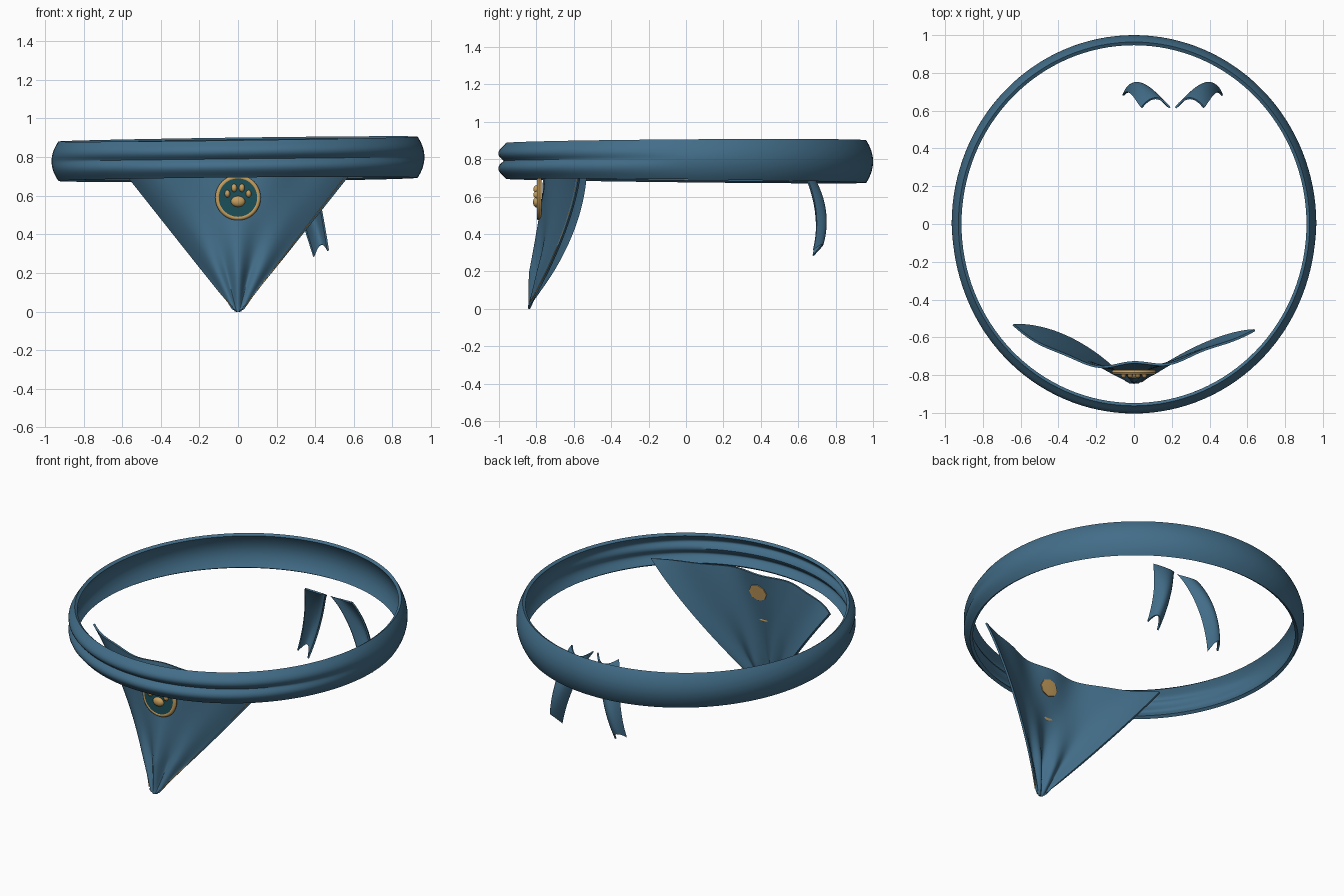
import bpy, bmesh, math
from mathutils import Matrix, Vector

cube = bpy.data.objects.get("Cube")
if cube:
    bpy.data.objects.remove(cube, do_unlink=True)


def material(name, rgb):
    mat = bpy.data.materials.new(name)
    mat.use_nodes = True
    mat.diffuse_color = (*rgb, 1)
    mat.node_tree.nodes["Principled BSDF"].inputs["Base Color"].default_value = (*rgb, 1)
    return mat


BLUE = material("blue cloth", (0.055, 0.155, 0.25))
GOLD = material("gold", (0.56, 0.34, 0.11))
TEAL = material("dark teal", (0.012, 0.08, 0.1))


def finish(name, bm, mat, thickness=0):
    """Turn a bmesh into a smooth shaded object, with optional sheet thickness."""
    bmesh.ops.recalc_face_normals(bm, faces=bm.faces)
    mesh = bpy.data.meshes.new(name)
    bm.to_mesh(mesh)
    bm.free()
    obj = bpy.data.objects.new(name, mesh)
    bpy.context.collection.objects.link(obj)
    mesh.materials.append(mat)
    bpy.ops.object.select_all(action="DESELECT")
    obj.select_set(True)
    bpy.context.view_layer.objects.active = obj
    if thickness:
        mod = obj.modifiers.new("thickness", "SOLIDIFY")
        mod.thickness = thickness
        mod.offset = 0
        bpy.ops.object.modifier_apply(modifier=mod.name)
    bpy.ops.object.shade_smooth_by_angle(angle=math.radians(40))
    return obj


def sheet(name, point, nu, nv, mat, thickness, closed=False):
    """Grid surface from point(u, v), with u and v running 0..1."""
    bm = bmesh.new()
    cols = nu if closed else nu + 1
    grid = [[bm.verts.new(point(i / nu, j / nv)) for i in range(cols)] for j in range(nv + 1)]
    for low, high in zip(grid, grid[1:]):
        for i in range(nu):
            k = (i + 1) % cols
            bm.faces.new((low[i], low[k], high[k], high[i]))
    return finish(name, bm, mat, thickness)


def ellipsoid(name, centre, radii, mat):
    bm = bmesh.new()
    bmesh.ops.create_uvsphere(bm, u_segments=20, v_segments=12, radius=1,
                              matrix=Matrix.LocRotScale(Vector(centre), None, Vector(radii)))
    return finish(name, bm, mat)


# Neck band: a bulging strip, folded into two rolls at the front
def band_point(u, v):
    a = u * math.tau
    w = 2 * v - 1
    front = max(0, -math.sin(a))
    r = 0.955 + 0.035 * (1 - w * w)
    r += front * (0.012 * math.sin(math.pi * w) ** 2 - 0.025 * math.exp(-(w / 0.25) ** 2))
    top = 0.888 + 0.015 * math.cos(a - 0.55)
    bottom = 0.69 - 0.014 * math.cos(a - 2.2)
    return (0.965 * r * math.cos(a), r * math.sin(a), bottom + (top - bottom) * v)


sheet("neck_band", band_point, 128, 20, BLUE, 0.02, closed=True)


# Hanging triangular cloth with soft folds running to the tip
def cloth_y(s, v):
    centre = -0.84 + 0.09 * v ** 0.7
    if s < 0:
        edge, power = -0.84 + 0.31 * (1 - (1 - v) ** 2), 2.6
    else:
        edge, power = -0.84 + 0.28 * (1 - (1 - v) ** 1.6), 1.7
    fold = 0.06 * (v - 0.7) * min(1, 4 * v) * math.cos(10 * s) * math.exp(-2 * s * s)
    return centre + (edge - centre) * abs(s) ** power + fold


def cloth_point(u, v):
    s = 2 * u - 1
    return (s * (0.03 + 0.61 * v), cloth_y(s, v), 0.79 * v + 0.02 * s * s * (1 - v))


sheet("front_cloth", cloth_point, 56, 36, BLUE, 0.012)


# Fine gold piping just inside the two slanted hems
def piping(side):
    def point(u, v):
        x, y, z = cloth_point(0.5 + side * 0.488, 0.02 + 0.97 * v)
        a = u * math.tau
        return (x + 0.003 * math.cos(a), y - 0.005 + 0.003 * math.sin(a), z)
    return point


for label, side in (("right", -1), ("left", 1)):
    sheet(label + "_hem_piping", piping(side), 6, 36, GOLD, 0, closed=True)

# Round medallion: disc, rim and paw shape
MID = Vector((0, -0.785, 0.59))
bm = bmesh.new()
bmesh.ops.create_cone(bm, cap_ends=True, segments=48, radius1=0.1, radius2=0.1, depth=0.022,
                      matrix=Matrix.Translation(MID) @ Matrix.Rotation(math.pi / 2, 4, "X"))
finish("medallion_disc", bm, TEAL)


def rim_point(u, v):
    a, b = u * math.tau, v * math.tau
    r = 0.105 + 0.013 * math.cos(b)
    return MID + Vector((r * math.cos(a), 0.013 * math.sin(b), r * math.sin(a)))


sheet("medallion_rim", rim_point, 48, 10, GOLD, 0)
ellipsoid("paw_pad", (0, -0.798, 0.57), (0.037, 0.02, 0.028), GOLD)
for side in (-1, 1):
    label = "left" if side > 0 else "right"
    ellipsoid(label + "_inner_toe", (side * 0.02, -0.798, 0.64), (0.015, 0.018, 0.021), GOLD)
    ellipsoid(label + "_outer_toe", (side * 0.055, -0.798, 0.61), (0.014, 0.018, 0.019), GOLD)

# Gold fastening plate on the back of the cloth, moulded to its folds
def plate_point(u, v):
    a = u * math.tau
    r = 0.06 * v + 0.0005
    x, z = 0.015 + r * math.cos(a), 0.67 + 0.85 * r * math.sin(a)
    height = z / 0.79
    return (x, cloth_y(x / (0.03 + 0.61 * height), height) + 0.009, z)


sheet("back_plate", plate_point, 8, 5, GOLD, 0.006, closed=True)


# Two curved, gutter-shaped knot tails at the back, mirrored about their own middle
def tail_point(u, v):
    s = 2 * u - 1
    arch = 1 - s * s
    x = 0.115 - 0.135 * v ** 0.8 + s * (0.075 - 0.038 * v)
    y = 0.615 + 0.24 * v - 0.175 * v * v + 0.05 * arch
    z = 0.76 - 0.46 * v + arch * (0.075 * v - 0.03) - 0.015 * s * v
    return (x, y, z)


def mirrored_tail(u, v):
    x, y, z = tail_point(u, v)
    return (0.41 - x, y, z)


sheet("right_knot_tail", tail_point, 14, 20, BLUE, 0.01)
sheet("left_knot_tail", mirrored_tail, 14, 20, BLUE, 0.01)
